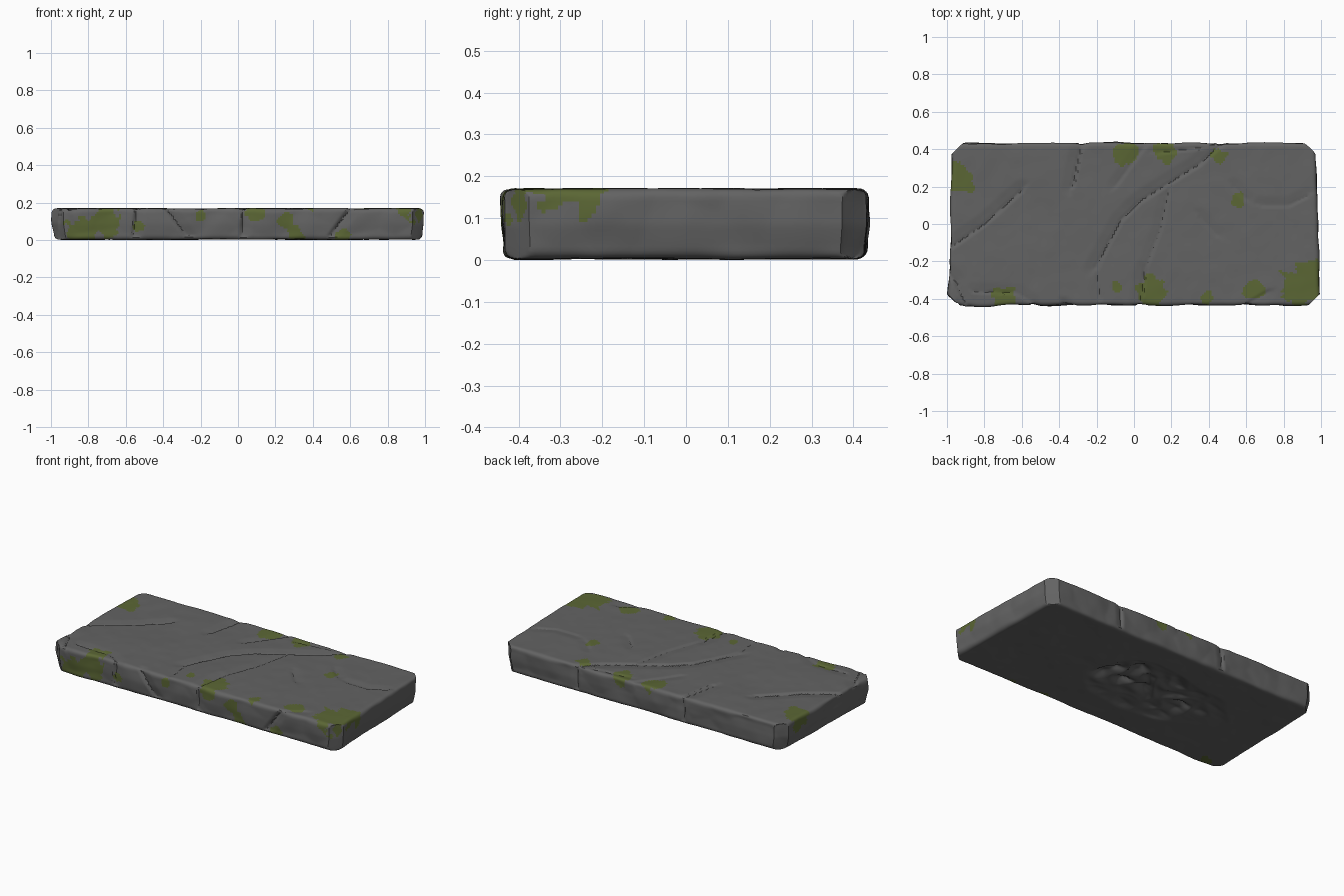
import bpy, bmesh
from math import pi, exp
from mathutils import Vector, Matrix, noise

cube = bpy.data.objects.get("Cube")
if cube:
    bpy.data.objects.remove(cube)


def material(name, color):
    m = bpy.data.materials.new(name)
    m.use_nodes = True
    m.diffuse_color = (*color, 1)
    shader = m.node_tree.nodes["Principled BSDF"]
    shader.inputs["Base Color"].default_value = (*color, 1)
    return m


stone = material("dark stone", (.125, .125, .125))
moss = material("moss green", (.105, .135, .035))

HALF = Vector((.995, .436, .083))
TOP = HALF.z * 2
FRONT = -HALF.y
STEP, ROUND = .01, .022

# Cracks over the top, as x, y paths
long_cracks = [
    [(-.21, -.24), (-.07, .02), (.03, .12), (.35, .32), (.47, .43)],
    [(-1, -.14), (-.8, 0), (-.6, .18)],
    [(-.33, .2), (-.28, .43)],
    [(.03, -.43), (.06, -.24)],
    [(-1, -.26), (-.95, -.31), (-.9, -.43)],
]
fine_cracks = [
    [(.06, -.24), (.14, -.03), (.19, .2)],
    [(-.86, -.36), (-.62, -.37), (-.54, -.42)],
    [(.53, .2), (.6, .13)],
    [(.68, .1), (.83, .1), (.93, .15)],
    [(.35, .04), (.44, -.06)],
    [(-.18, -.4), (-.2, -.25), (-.15, -.12)],
    [(.72, -.36), (.6, -.43)],
    [(.12, .38), (.46, .42)],
    [(-.1, .2), (.06, .42)],
]
# Cracks down the long sides, as x at the top and x at the bottom
front_cracks = [(.03, .02), (-.54, -.56), (-.38, -.26), (.6, .48), (-.95, -.97)]
back_cracks = [(-.28, -.29), (.46, .45)]

# Moss patches: x, y, radius on the top and x, z, radius on the front
top_moss = [
    (-.94, .24, .08), (-.05, .38, .06), (.16, .39, .06), (.45, .36, .04),
    (.55, .13, .04), (.1, -.35, .08), (.9, -.33, .11), (.96, -.24, .06),
    (.64, -.35, .06), (.39, -.39, .04), (-.7, -.4, .07), (-.09, -.34, .03),
]
front_moss = [
    (-.85, .04, .08), (-.71, .1, .08), (-.53, .07, .03), (.25, .11, .04),
    (.31, .02, .05), (.56, .02, .04), (-.2, .13, .03), (.1, .14, .05),
]


def on_top(path):
    return [Vector((x, y, TOP)) for x, y in path]


def down_side(pair, y):
    return [Vector((pair[0], y, TOP)), Vector((pair[1], y, 0))]


# Each crack: depth, groove width, width of the chipped slope beside it, path
cracks = [(.013, .012, .06, on_top(p)) for p in long_cracks]
cracks += [(.008, .010, .05, on_top(p)) for p in fine_cracks]
cracks += [(.016, .014, .05, down_side(p, FRONT)) for p in front_cracks]
cracks += [(.014, .014, .04, down_side(p, -FRONT)) for p in back_cracks]

patches = [(Vector((x, y, TOP)), r) for x, y, r in top_moss]
patches += [(Vector((x, FRONT, z)), r) for x, z, r in front_moss]


def slab_point(u):
    """Place a unit-box point on the rounded, slightly tapered slab."""
    p = u * HALF
    inner = Vector([max(ROUND - h, min(h - ROUND, c)) for c, h in zip(p, HALF)])
    off = p - inner
    if off.length > 0:
        p = inner + off.normalized() * max(abs(c) for c in off)
    # clipped corners in plan
    cut = max(0, abs(p.x) + abs(p.y) - 1.37) / 2
    p.x -= cut if p.x > 0 else -cut
    p.y -= cut if p.y > 0 else -cut
    # narrower toward the back and the underside, bulging at one front end
    taper = 1 - .015 * max(0, -p.z / HALF.z)
    p.x *= taper - .022 * (p.y / HALF.y + 1) / 2
    p.y *= taper
    p.y -= .012 * exp(-((p.x + .8) / .08) ** 2) * max(0, p.y / FRONT)
    p.z += HALF.z
    return p


def crack_depth(p):
    """Narrow groove plus a shallow chipped slope on one side of it."""
    total = 0
    for depth, width, slope, path in cracks:
        best, side = slope, 0
        for a, b in zip(path, path[1:]):
            ab, ap = b - a, p - a
            k = max(0, min(1, ap.dot(ab) / ab.length_squared))
            distance = (ap - ab * k).length
            if distance < best:
                best = distance
                side = ab.x * (ap.y + ap.z) - (ab.y + ab.z) * ap.x
        total = max(total, depth * (1 - best / width))
        if side > 0:
            total = max(total, .6 * depth * (1 - best / slope))
    return total


def worn(p, n):
    """Sculpted surface: broad chips, cracks and a torn hollow underneath."""
    depth = .004 * noise.noise(p * 4) + .0015 * noise.noise(p * 14)
    chip = noise.voronoi(p * 5)[0][0] - .35
    depth += (1 - abs(n.z)) * (.016 * chip + .004 * noise.noise(p * 9))
    if n.z > -.5:
        depth += crack_depth(p)
    else:
        reach = ((p.x + .12) / .52) ** 2 + (p.y / .24) ** 2
        mask = max(0, min(1, 1.6 * (1 - reach + .5 * noise.noise(p * 5))))
        ridge = 1 - 2 * abs(noise.noise(Vector((p.x * 4 + p.y * 2, p.y * 11 - p.x * 2, 3))))
        depth += mask * (.012 + .06 * ridge * abs(noise.noise(p * 7)))
    return p - n * depth


# Stone slab: six grids welded into a box
bm = bmesh.new()
nx, ny, nz = [round(2 * h / STEP) for h in HALF]
sides = [("X", 0, nx, ny), ("X", pi, nx, ny), ("X", pi / 2, nx, nz),
         ("X", -pi / 2, nx, nz), ("Y", pi / 2, nz, ny), ("Y", -pi / 2, nz, ny)]
for axis, angle, across, along in sides:
    place = Matrix.Rotation(angle, 4, axis) @ Matrix.Translation((0, 0, 1))
    bmesh.ops.create_grid(bm, x_segments=across, y_segments=along, size=1, matrix=place)
bmesh.ops.remove_doubles(bm, verts=bm.verts, dist=.0001)
for v in bm.verts:
    v.co = slab_point(v.co)
bmesh.ops.recalc_face_normals(bm, faces=bm.faces)
bm.normal_update()
for v in bm.verts:
    v.co = worn(v.co, v.normal)
base = min(v.co.z for v in bm.verts)
bmesh.ops.translate(bm, verts=bm.verts, vec=(0, 0, -base))

# Moss grows in ragged patches
for f in bm.faces:
    c = f.calc_center_median()
    rag = 1 + .55 * noise.noise(c * 16) + .25 * noise.noise(c * 45)
    f.material_index = int(any((c - spot).length < r * rag for spot, r in patches))

mesh = bpy.data.meshes.new("stone_slab")
bm.to_mesh(mesh)
bm.free()
mesh.materials.append(stone)
mesh.materials.append(moss)
slab = bpy.data.objects.new("stone_slab", mesh)
bpy.context.collection.objects.link(slab)
bpy.context.view_layer.objects.active = slab
slab.select_set(True)
bpy.ops.object.shade_smooth_by_angle(angle=.6)
